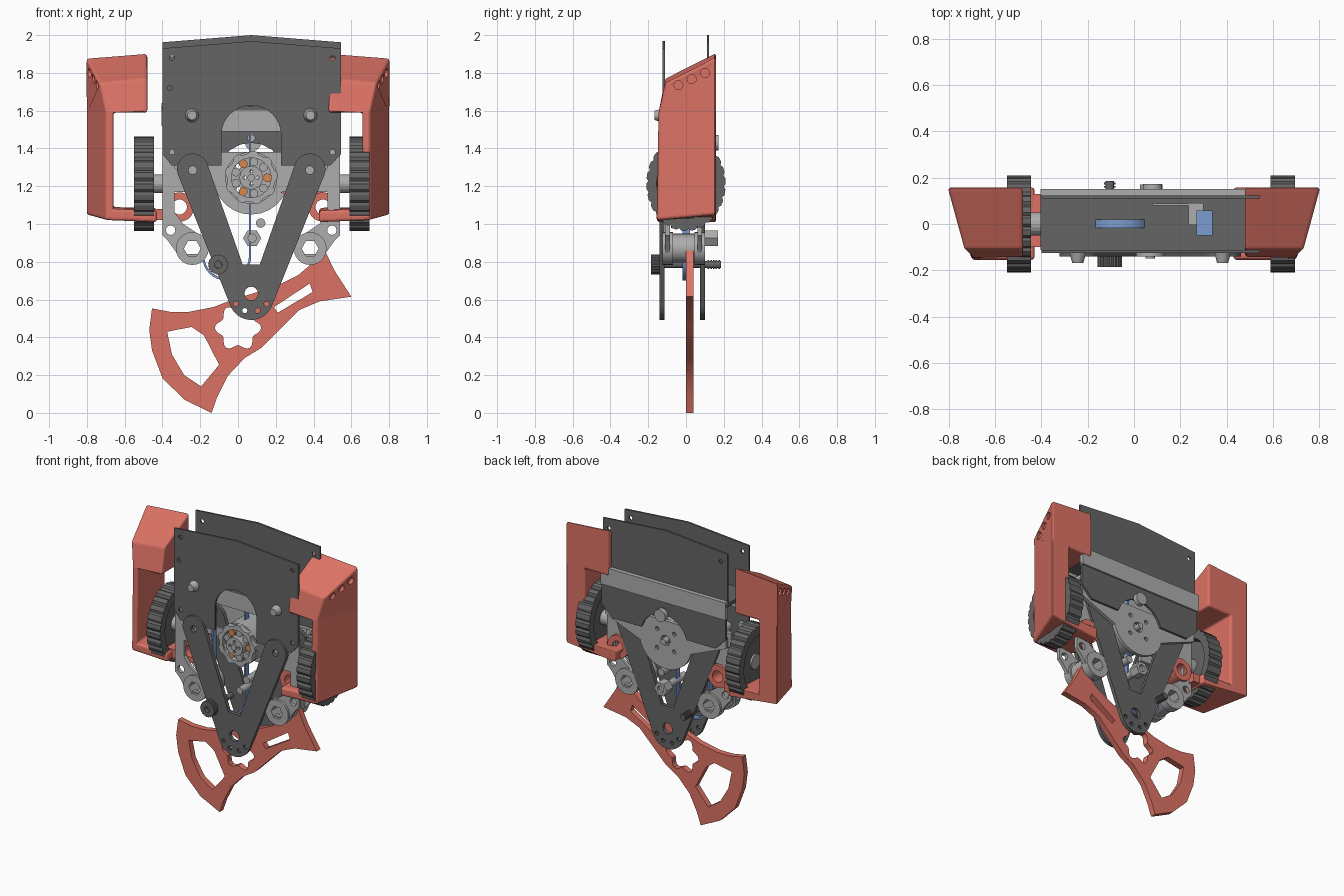
import bpy, bmesh
from math import sin, cos, pi, radians
from mathutils import Matrix

if "Cube" in bpy.data.objects:
    bpy.data.objects.remove(bpy.data.objects["Cube"])

def mat(name, c):
    m = bpy.data.materials.new(name)
    m.diffuse_color = (*c, 1)
    m.use_nodes = True
    m.node_tree.nodes["Principled BSDF"].inputs["Base Color"].default_value = m.diffuse_color
    return m

RED, BLUE = mat("red", (.72, .17, .13)), mat("blue", (.2, .34, .62))
DARK, LIGHT = mat("dark_grey", (.13, .13, .13)), mat("light_grey", (.42, .42, .42))
COPPER = mat("copper", (.7, .25, .08))
C = .07  # symmetry line of the chassis

def arc(cx, cz, r, a0=0, a1=360, n=16):
    return [(cx + r * cos(radians(a0 + (a1 - a0) * i / n)), cz + r * sin(radians(a0 + (a1 - a0) * i / n)))
            for i in range(n + 1 if abs(a1 - a0) < 360 else n)]

def plate(name, y0, y1, loops, m):
    """Flat plate in the xz plane; the first loop is the outline, others are holes."""
    cu = bpy.data.curves.new(name, 'CURVE')
    cu.dimensions, cu.fill_mode, cu.extrude = '2D', 'BOTH', (y1 - y0) / 2
    for pts in loops:
        s = cu.splines.new('POLY')
        s.points.add(len(pts) - 1)
        for p, (x, z) in zip(s.points, pts):
            p.co = (x, z, 0, 1)
        s.use_cyclic_u = True
    ob = bpy.data.objects.new(name, cu)
    bpy.context.collection.objects.link(ob)
    ob.location, ob.rotation_euler = (0, (y0 + y1) / 2, 0), (pi / 2, 0, 0)
    bpy.ops.object.select_all(action='DESELECT')
    bpy.context.view_layer.objects.active = ob
    ob.select_set(True)
    bpy.ops.object.convert(target='MESH')
    ob = bpy.context.object
    ob.data.materials.clear()
    ob.data.materials.append(m)
    bpy.ops.object.shade_smooth_by_angle(angle=radians(30))
    return ob

def finish(name, bm, m):
    bmesh.ops.recalc_face_normals(bm, faces=bm.faces)
    me = bpy.data.meshes.new(name)
    bm.to_mesh(me)
    bm.free()
    me.materials.append(m)
    ob = bpy.data.objects.new(name, me)
    bpy.context.collection.objects.link(ob)
    return ob

def box(name, x, y, z, m):
    bm = bmesh.new()
    bmesh.ops.create_cube(bm, size=1)
    for v in bm.verts:
        v.co = [(a + b) / 2 + c * (b - a) for (a, b), c in zip((x, y, z), v.co)]
    return finish(name, bm, m)

def rod(name, x, z, r, y0, y1, m, n=24, r2=None):
    """Cylinder along y; r is the radius at y0."""
    bm = bmesh.new()
    bmesh.ops.create_cone(bm, cap_ends=True, segments=n, radius1=r2 or r, radius2=r, depth=y1 - y0,
                          matrix=Matrix.Translation((x, (y0 + y1) / 2, z)) @ Matrix.Rotation(pi / 2, 4, 'X'))
    return finish(name, bm, m)

# main plates, peaked at the top, with an arched opening in the front one
def holes(*pts, r=.014):
    return [arc(x, z, r, n=10) for x, z in pts]

arch = [(.228, 1.31)] + arc(C, 1.47, .158, 0, 180) + [(-.088, 1.31)]
plate("front_plate", -.125, -.112,
      [[(-.35, 1.31), (-.4, 1.37), (-.4, 1.93), (C, 1.968), (.545, 1.93), (.545, 1.37), (.49, 1.31)] + arch]
      + holes((-.35, 1.88), (.5, 1.88), (-.36, 1.72), (-.35, 1.38), (.5, 1.38)), DARK)
plate("back_plate", .11, .123,
      [[(-.4, 1.6), (-.4, 1.962), (C, 2), (.545, 1.962), (.545, 1.6)]] + holes((-.35, 1.9), (.5, 1.9)), DARK)
plate("rear_motor_plate", .125, .14,
      [[(-.4, 1.38), (-.4, 1.54), (.545, 1.54), (.545, 1.38), (.46, 1.3), (.25, 1.3)]
       + arc(C, 1.25, .18, 16, 164, 8) + [(-.11, 1.3), (-.32, 1.3)],
       arc(C, 1.455, .02, n=12)], DARK)
rear = [[(-.39, 1.31), (-.12, 1.2)] + arc(C, 1.25, .2, 200, 340, 10) + [(.26, 1.2), (.53, 1.31), (.53, 1.38), (-.39, 1.38)],
        arc(C, 1.245, .035)] + holes(*[(C + .09 * cos(a), 1.245 + .09 * sin(a)) for a in (.8, 2.4, 3.9, 5.5)])
plate("motor_mount", .1, .124, rear, LIGHT)
box("rear_band", (-.405, .545), (.123, .152), (1.52, 1.64), LIGHT)
box("shelf", (-.405, .48), (-.112, .15), (1.6, 1.625), DARK)
box("front_band", (-.39, .53), (-.111, -.095), (1.49, 1.62), LIGHT)

# V-shaped legs, front and back
def v_outline():
    left = arc(-.24, 1.29, .083, 24.5, 201.8, 16)
    right = arc(.38, 1.29, .083, -21.8, 155.5, 16)
    return left + arc(C, .61, .118, 201.8, 338.2, 16) + right + [(.115, .785), (.025, .785)]

for nm, y in (("front_leg", -.14), ("back_leg", .075)):
    plate(nm, y, y + .026,
          [v_outline(), arc(-.24, 1.285, .022), arc(.38, 1.285, .022), arc(C, .632, .036)]
          + holes(*[(C + .1 * cos(radians(a)), .635 + .1 * sin(radians(a))) for a in (215, 250, 290, 325)]), DARK)

# swinging blade
star = [(r * cos(a), .45 + r * sin(a)) for a, r in
        [(2 * pi * i / 48, .107 + .016 * cos(12 * pi * i / 48)) for i in range(48)]]
plate("blade", 0, .04, [
    [(-.455, .553), (-.47, .44), (-.455, .33), (-.4, .185), (-.285, .07), (-.14, .0), (-.11, .085),
     (-.055, .195), (.035, .29), (.125, .345), (.245, .465), (.325, .545), (.43, .59), (.6, .615),
     (.51, .755), (.46, .86), (.39, .79), (.32, .73), (.2, .67), (-.035, .597), (-.13, .56),
     (-.26, .535), (-.36, .535)],
    [(-.375, .43), (-.245, .455), (-.18, .41), (-.1, .255), (-.195, .14), (-.285, .2), (-.35, .31)],
    [(.19, .56), (.38, .685), (.395, .64), (.21, .53)], star], RED)

# side guards: C-shaped loft from the back outline to the narrower front outline
BACK = [(.48, 1.905), (.805, 1.88), (.805, 1.59), (.805, 1.05), (.43, 1.01), (.43, 1.085), (.66, 1.09), (.66, 1.59), (.48, 1.59)]
FRONT = [(.48, -.11, 1.77), (.735, -.11, 1.745), (.7, -.145, 1.59), (.7, -.155, 1.02), (.43, -.155, 1.01),
         (.43, -.155, 1.07), (.66, -.155, 1.08), (.66, -.145, 1.59), (.48, -.145, 1.59)]

def guard(name, s):
    bm = bmesh.new()
    b = [bm.verts.new((s * x, .158, z)) for x, z in BACK]
    f = [bm.verts.new((s * x, y, z)) for x, y, z in FRONT]
    for i in range(9):
        j = (i + 1) % 9
        bm.faces.new((b[i], b[j], f[j], f[i]))
    for ring in (b, f):
        for idx in ((0, 1, 2, 7, 8), (2, 3, 6, 7), (3, 4, 5, 6)):
            bm.faces.new([ring[i] for i in idx])
    ob = finish(name, bm, RED)
    bev = ob.modifiers.new("soft_edges", 'BEVEL')
    bev.width, bev.segments, bev.limit_method, bev.angle_limit = .014, 3, 'ANGLE', radians(40)
    # three vent pockets near the top of the outer wall
    cut = bmesh.new()
    for k in range(3):
        y = -.04 + .07 * k
        x = .735 + .07 * (y + .11) / .268
        bmesh.ops.create_cone(cut, cap_ends=True, segments=12, radius1=.024, radius2=.024, depth=.08,
                              matrix=Matrix.Translation((s * (x + .015), y, 1.735 + .032 * k)) @ Matrix.Rotation(pi / 2, 4, 'Y'))
    cutter = finish(name + "_vent_cutter", cut, RED)
    cutter.hide_render = True
    cutter.hide_set(True)
    bo = ob.modifiers.new("vents", 'BOOLEAN')
    bo.operation, bo.object = 'DIFFERENCE', cutter

guard("left_guard", -1)
guard("right_guard", 1)

# guard hinges
for nm, s in (("left_hinge", -1), ("right_hinge", 1)):
    cx = -.31 if s < 0 else .45
    plate(nm, -.08, .1, [arc(cx, 1.09, .078, n=20), arc(cx, 1.09, .04, n=20)], RED)
    box(nm + "_arm", sorted((s * .52, cx + s * .07)), (-.1, .13), (1.02, 1.08), RED)
plate("hinge_lever", .03, .06, [[(.22, 1.17), (.47, 1.185), (.38, 1.1)]], RED)

# toothed wheels
def wheel(name, x0, x1, cz=1.213):
    bm = bmesh.new()
    n = 26
    rings = []
    prof = [(x0, 1), (x1, 1), (x1, .74), (x1 - .03, .7), (x1 - .03, .16), (x0 + .03, .16), (x0 + .03, .7), (x0, .74)]
    for i in range(n * 4):
        a = 2 * pi * i / (n * 4)
        k = .955 if i % 4 == 3 else 1
        rings.append([bm.verts.new((x, .21 * r * (k if r == 1 else 1) * cos(a),
                                    cz + .25 * r * (k if r == 1 else 1) * sin(a))) for x, r in prof])
    for i, r in enumerate(rings):
        q = rings[(i + 1) % len(rings)]
        for j in range(8):
            bm.faces.new((r[j], r[(j + 1) % 8], q[(j + 1) % 8], q[j]))
    finish(name, bm, DARK)
    bm = bmesh.new()
    bmesh.ops.create_cone(bm, cap_ends=True, segments=20, radius1=.05, radius2=.05, depth=.17,
                          matrix=Matrix.Translation(((x0 + x1) / 2 + (.05 if x0 < 0 else -.05), 0, cz)) @ Matrix.Rotation(pi / 2, 4, 'Y'))
    finish(name + "_hub", bm, LIGHT)

wheel("left_wheel", -.55, -.445)
wheel("right_wheel", .59, .695)

# side brackets with hex-holed rollers, mirrored about the chassis centre
for side, s in (("left", -1), ("right", 1)):
    mx = lambda pts: [(C + s * u, z) for u, z in pts]
    for nm, y in (("front", -.11), ("back", .06)):
        plate(f"{side}_{nm}_bracket", y, y + .025,
              [mx([(.47, 1.4), (.47, .94), (.44, .91), (.39, .84), (.26, .84), (.23, .9), (.3, .96), (.36, 1.0),
                   (.405, 1.06), (.405, 1.17), (.2, 1.17), (.2, 1.23), (.34, 1.23), (.405, 1.3), (.405, 1.4)]),
               arc(C + s * .427, .967, .025, n=12), arc(C + s * .312, .87, .045, n=6)], LIGHT)
        plate(f"{side}_{nm}_washer", y - .015, y + .04,
              [arc(C + s * .312, .87, .087, n=24), arc(C + s * .312, .87, .045, n=6)], LIGHT)
    plate(f"{side}_roller", -.07, .06, [arc(C + s * .312, .87, .075, n=24), arc(C + s * .312, .87, .045, n=6)], LIGHT)
    rod(f"{side}_leg_spacer", C + s * .31, 1.34, .03, -.112, .1, LIGHT)
    # domed screws in the front plate
    rod(f"{side}_screw_shaft", C + s * .313, 1.575, .02, -.14, -.045, LIGHT, 16, .016)
    rod(f"{side}_screw_head", C + s * .313, 1.575, .024, -.168, -.125, LIGHT, 20, .036)

# motor: spoked outer ring, windings, rotor and cap
cog = [(C + r * cos(a), 1.245 + r * sin(a)) for a, r in
       [(2 * pi * i / 36, .142 if i % 4 < 2 else .128) for i in range(36)]]
plate("motor_ring", -.12, -.085, [cog, arc(C, 1.245, .105, n=28)], LIGHT)
plate("motor_can", -.085, .1, [arc(C, 1.245, .138, n=32), arc(C, 1.245, .12, n=32)], LIGHT)
for k in range(9):
    a = 2 * pi * k / 9
    rod(f"winding_{k}", C + .085 * cos(a), 1.245 + .085 * sin(a), .023, -.11, .08, COPPER if k % 3 == 0 else LIGHT, 10)
plate("motor_rotor", -.14, .08, [arc(C, 1.245, .062, n=24)] + holes(
    (C + .035, 1.245), (C - .035, 1.245), (C, 1.28), (C, 1.21), r=.009), LIGHT)
rod("motor_shaft", C, 1.245, .02, -.15, .15, LIGHT)
rod("rear_boss", .08, 1.43, .042, .14, .172, LIGHT)

# blue drive belt, and small electronics on the shelf
plate("belt", -.018, .02, [arc(-.06, 1.55, .13, 0, 180) + arc(-.06, .83, .13, 180, 360),
                           arc(-.06, 1.55, .118, 0, 180) + arc(-.06, .83, .118, 180, 360)], BLUE)
box("blue_module", (.27, .34), (-.05, .058), (1.625, 1.72), BLUE)
box("grey_module", (.235, .3), (-.005, .09), (1.625, 1.7), LIGHT)
box("circuit_strip", (.08, .3), (.08, .088), (1.625, 1.7), LIGHT)

# knob with threaded shaft, hex nut and pins
plate("knob", -.185, -.14, [[(-.105 + r * cos(a), .785 + r * sin(a)) for a, r in
      [(2 * pi * i / 40, .054 if i % 2 else .05) for i in range(40)]], arc(-.105, .785, .02, n=12)], DARK)
rod("knob_shaft", -.105, .785, .019, -.16, .185, DARK, 16)
for k in range(5):
    rod(f"thread_{k}", -.105, .785, .024, .115 + .014 * k, .123 + .014 * k, DARK, 16)
plate("hex_nut", .1, .17, [arc(C + .005, .925, .048, n=6), arc(C + .005, .925, .024, n=16)], LIGHT)
rod("nut_bolt", C + .005, .925, .024, -.09, .15, LIGHT, 16)
rod("pin", .12, 1.005, .025, -.08, .1, LIGHT, 16)
